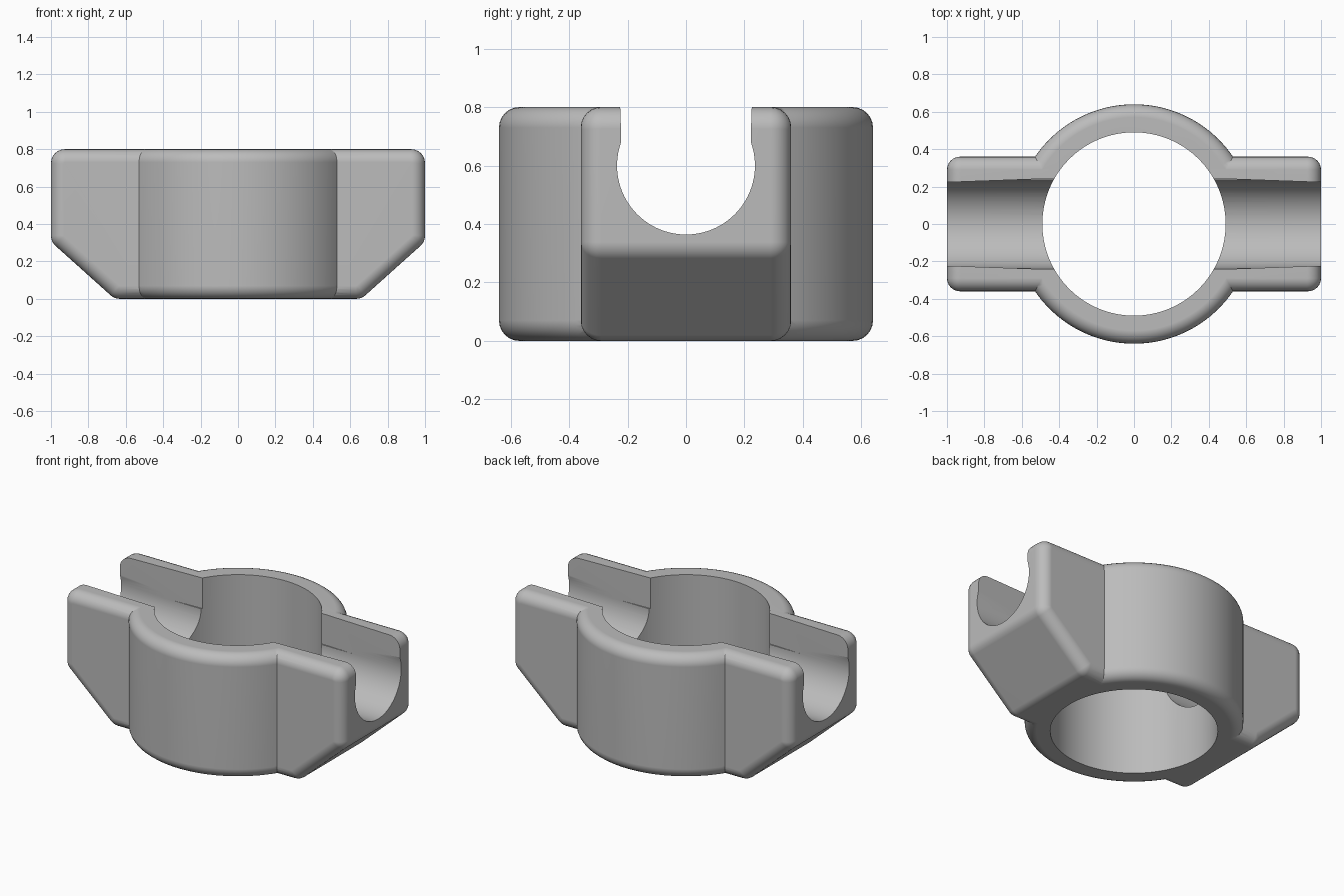
import bpy, bmesh, math
from mathutils import Vector

if "Cube" in bpy.data.objects:
    bpy.data.objects.remove(bpy.data.objects["Cube"], do_unlink=True)

HEIGHT, FILLET = 0.8, 0.07

grey = bpy.data.materials.new("plain grey")
grey.use_nodes = True
colour = (0.5, 0.5, 0.5, 1)
grey.diffuse_color = colour
grey.node_tree.nodes["Principled BSDF"].inputs["Base Color"].default_value = colour


def prism(name, points, offset):
    """Closed solid between a flat outline and its shifted copy."""
    bm = bmesh.new()
    base = [bm.verts.new(p) for p in points]
    cap = [bm.verts.new(Vector(p) + Vector(offset)) for p in points]
    bm.faces.new(base[::-1])
    bm.faces.new(cap)
    for i in range(len(base)):
        bm.faces.new((base[i - 1], base[i], cap[i], cap[i - 1]))
    bmesh.ops.recalc_face_normals(bm, faces=bm.faces)
    mesh = bpy.data.meshes.new(name)
    bm.to_mesh(mesh)
    bm.free()
    obj = bpy.data.objects.new(name, mesh)
    bpy.context.collection.objects.link(obj)
    return obj


def circle(radius, count):
    turns = [2 * math.pi * i / count for i in range(count)]
    return [(radius * math.cos(a), radius * math.sin(a)) for a in turns]


def rounded(corners, radius, steps=6):
    """Replace each corner of a counterclockwise outline by an arc."""
    corners = [Vector(c) for c in corners]
    result = []
    for i, corner in enumerate(corners):
        d1 = (corner - corners[i - 1]).normalized()
        d2 = (corners[(i + 1) % len(corners)] - corner).normalized()
        n1, n2 = Vector((d1.y, -d1.x)), Vector((d2.y, -d2.x))
        centre = corner - (n1 + n2) * radius / (1 + n1.dot(n2))
        result += [centre + radius * n1.slerp(n2, k / steps) for k in range(steps + 1)]
    return result


def fillet_rims(obj):
    mod = obj.modifiers.new("fillet", 'BEVEL')
    mod.width, mod.segments = FILLET, 6
    mod.limit_method, mod.angle_limit = 'ANGLE', math.radians(60)
    mod.use_clamp_overlap = False


def boolean(obj, other, operation):
    mod = obj.modifiers.new(other.name, 'BOOLEAN')
    mod.operation, mod.solver, mod.object = operation, 'EXACT', other
    other.hide_render = True


# Cross block with sloping lower ends
half = [(0.66, 0), (1, 0.305), (1, HEIGHT)]
outline = rounded(half + [(-x, z) for x, z in reversed(half)], FILLET + 0.004)
body = prism("clamp_body", [(x, -0.36, z) for x, z in outline], (0, 0.72, 0))
fillet_rims(body)

# Round collar with softened rims
collar = prism("collar", [(x, y, 0) for x, y in circle(0.64, 128)], (0, 0, HEIGHT))
fillet_rims(collar)

# Central bore, round channel and the tapered slot opening it upwards
bore = prism("bore_cutter", [(x, y, -0.1) for x, y in circle(0.49, 128)], (0, 0, 1))
channel = prism("channel_cutter",
                [(-1.2, y, z + 0.6) for y, z in circle(0.236, 96)], (2.4, 0, 0))
plan = [(-1.2, -0.216), (0, -0.259), (1.2, -0.216)]
plan += [(-x, -y) for x, y in plan]
slot = prism("slot_cutter", [(x, y, 0.603) for x, y in plan], (0, 0, 0.4))

boolean(body, collar, 'UNION')
for cutter in (bore, channel, slot):
    boolean(body, cutter, 'DIFFERENCE')

# Bake the result and drop the helpers
graph = bpy.context.evaluated_depsgraph_get()
baked = bpy.data.meshes.new_from_object(body.evaluated_get(graph))
body.modifiers.clear()
body.data = baked
for helper in (collar, bore, channel, slot):
    bpy.data.objects.remove(helper, do_unlink=True)
baked.materials.clear()
baked.materials.append(grey)

# Smooth curves, flat planes
bpy.ops.object.select_all(action='DESELECT')
body.select_set(True)
bpy.context.view_layer.objects.active = body
bpy.ops.object.shade_smooth_by_angle(angle=math.radians(25))
body.modifiers.new("flat planes", 'WEIGHTED_NORMAL').keep_sharp = True
